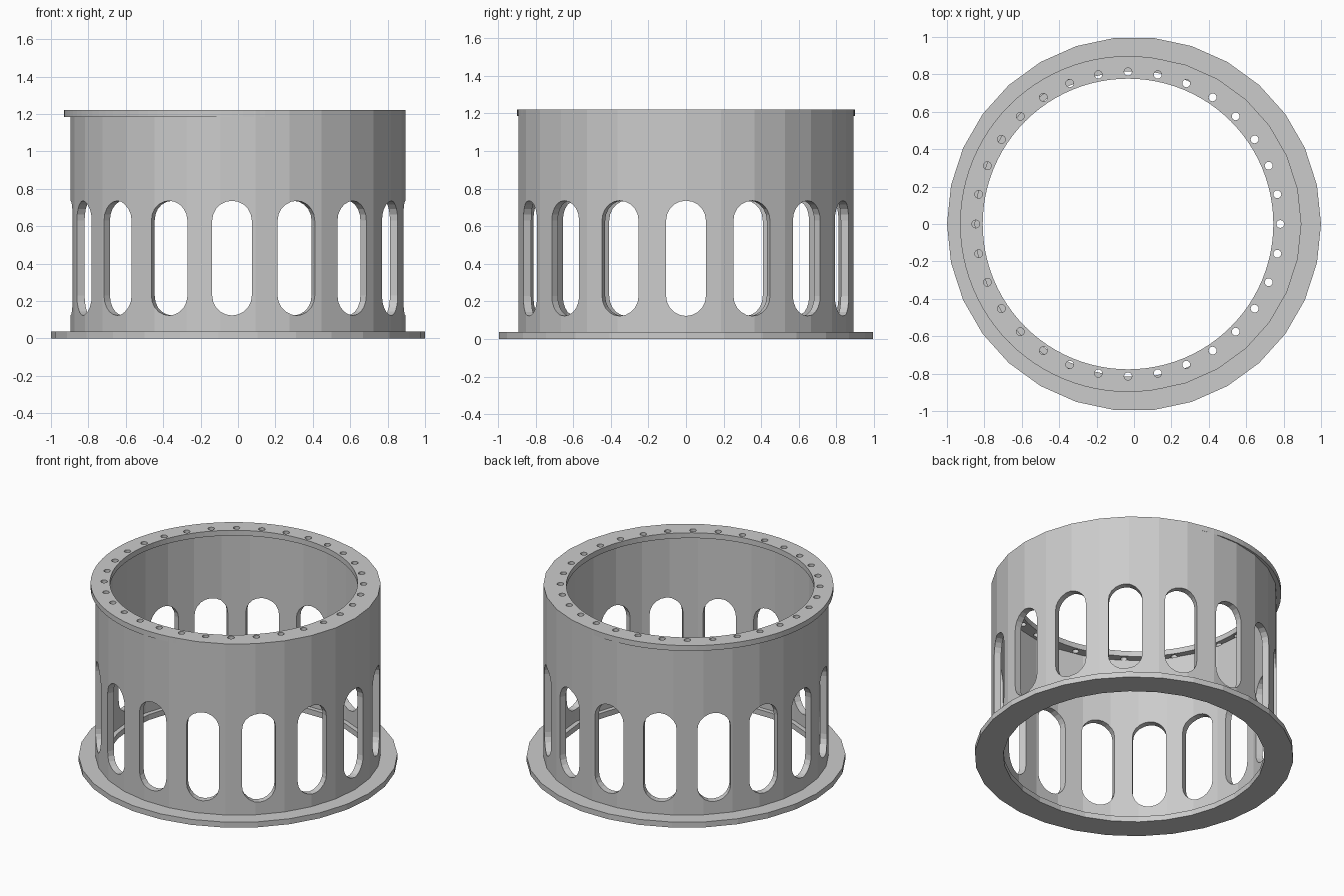
import bpy, bmesh, math
from mathutils import Matrix, Vector

if "Cube" in bpy.data.objects:
    bpy.data.objects.remove(bpy.data.objects["Cube"], do_unlink=True)

SIDES = 30            # facets of the wall and foot flange
SHIFT = -0.032        # sideways offset of the rim, slots and holes
TOP, RIM_Z, FOOT_Z = 1.222, 1.185, 0.038

grey = bpy.data.materials.new("plain grey")
grey.use_nodes = True
grey.diffuse_color = (0.6, 0.6, 0.6, 1)
grey.node_tree.nodes["Principled BSDF"].inputs["Base Color"].default_value = grey.diffuse_color


def make_object(name, bm):
    bmesh.ops.recalc_face_normals(bm, faces=bm.faces)
    mesh = bpy.data.meshes.new(name)
    bm.to_mesh(mesh)
    bm.free()
    mesh.materials.append(grey)
    obj = bpy.data.objects.new(name, mesh)
    bpy.context.collection.objects.link(obj)
    return obj


def ring(name, inner, outer, z0, z1, sides, cx=0.0):
    """Closed tube with a rectangular section."""
    bm = bmesh.new()
    section = [(inner, z0), (outer, z0), (outer, z1), (inner, z1)]
    loops = []
    for i in range(sides):
        a = math.tau * i / sides
        loops.append([bm.verts.new((cx + r * math.cos(a), r * math.sin(a), z)) for r, z in section])
    for i in range(sides):
        p, q = loops[i], loops[(i + 1) % sides]
        for k in range(4):
            m = (k + 1) % 4
            bm.faces.new((p[k], q[k], q[m], p[m]))
    return make_object(name, bm)


def prism(bm, outline, direction):
    """Extrude a flat outline along a direction."""
    face = bm.faces.new([bm.verts.new(p) for p in outline])
    out = bmesh.ops.extrude_face_region(bm, geom=[face], use_keep_orig=True)
    moved = [v for v in out["geom"] if isinstance(v, bmesh.types.BMVert)]
    bmesh.ops.translate(bm, verts=moved, vec=direction)


def slot_cutters(count, radius, z_low, z_high, arc=10):
    bm = bmesh.new()
    for i in range(count):
        turn = Matrix.Rotation(math.tau * i / count, 3, 'Z')
        outline = []
        for zc, start in ((z_high, 0), (z_low, math.pi)):
            for k in range(arc + 1):
                a = start + math.pi * k / arc
                p = Vector((0.6, radius * math.cos(a), zc + radius * math.sin(a)))
                outline.append(turn @ p + Vector((SHIFT, 0, 0)))
        prism(bm, outline, turn @ Vector((0.5, 0, 0)))
    return make_object("slot_cutters", bm)


def hole_cutters(count, circle, radius, sides=16):
    bm = bmesh.new()
    for i in range(count):
        a = math.tau * i / count
        c = Vector((SHIFT + circle * math.cos(a), circle * math.sin(a), RIM_Z - 0.002))
        outline = [c + Vector((radius * math.cos(t), radius * math.sin(t), 0))
                   for t in (math.tau * k / sides for k in range(sides))]
        prism(bm, outline, Vector((0, 0, 0.1)))
    return make_object("hole_cutters", bm)


def combine(target, tool, operation):
    """Apply a boolean and drop the tool object."""
    mod = target.modifiers.new("cut", 'BOOLEAN')
    mod.operation, mod.solver, mod.object = operation, 'EXACT', tool
    graph = bpy.context.evaluated_depsgraph_get()
    mesh = bpy.data.meshes.new_from_object(target.evaluated_get(graph))
    target.modifiers.clear()
    target.data = mesh
    bpy.data.objects.remove(tool, do_unlink=True)


# Foot flange, reaching further in than the wall
ring("foot_flange", 0.82, 1.0, 0, FOOT_Z, SIDES)

# Thin slotted wall with the offset drilled rim merged into its top
wall = ring("slotted_wall", 0.85, 0.895, FOOT_Z, TOP, SIDES)
combine(wall, slot_cutters(16, 0.106, 0.229, 0.63), 'DIFFERENCE')
combine(wall, ring("top_rim", 0.777, 0.898, RIM_Z, TOP, 96, SHIFT), 'UNION')
combine(wall, hole_cutters(32, 0.814, 0.021), 'DIFFERENCE')
